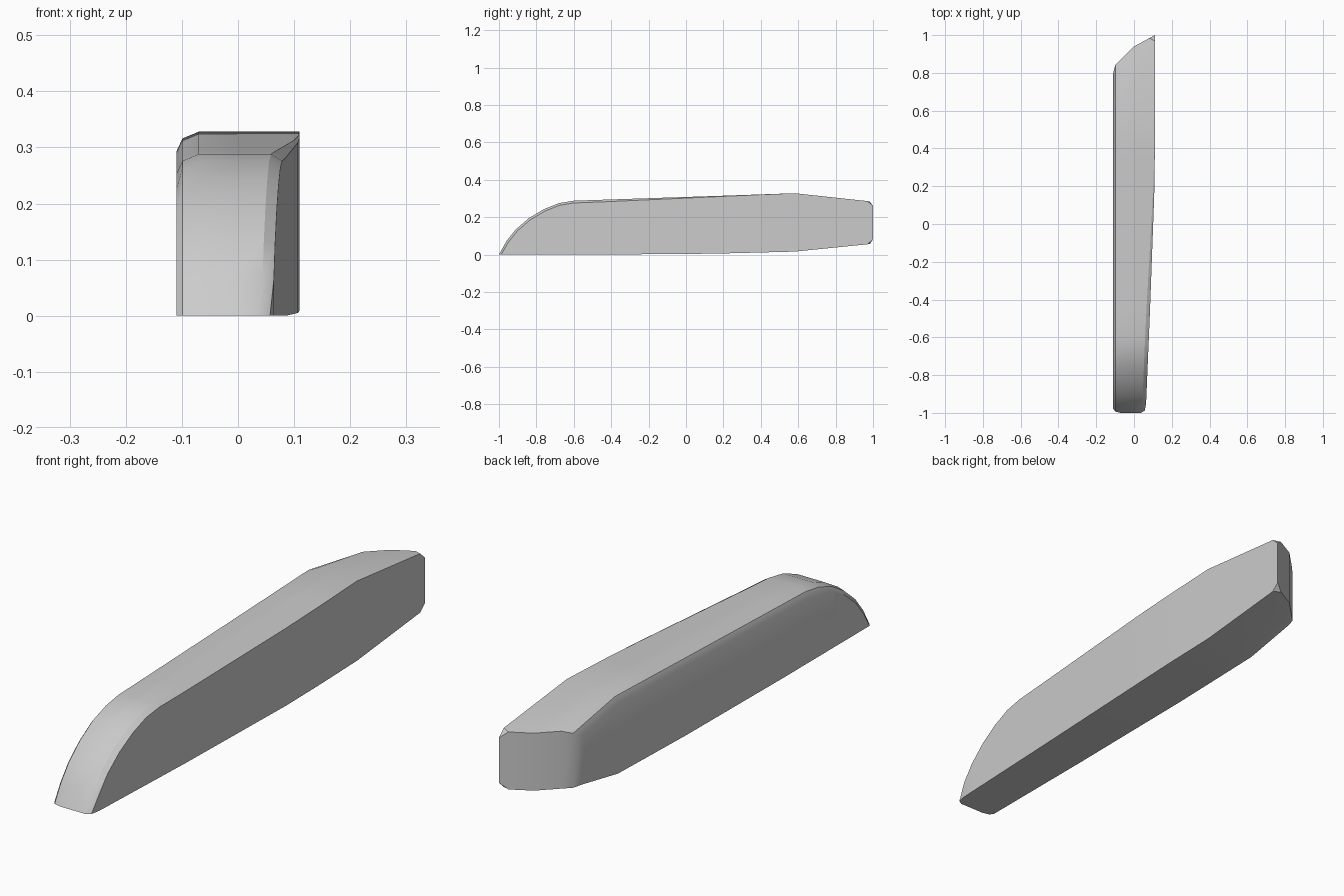
import bpy
import bmesh
import math
from mathutils import Vector

cube = bpy.data.objects.get("Cube")
if cube:
    bpy.data.objects.remove(cube, do_unlink=True)


def lerp_table(table, v):
    """Piecewise linear lookup in a list of (key, value) pairs."""
    for (a, fa), (b, fb) in zip(table, table[1:]):
        if v <= b:
            t = max(0, (v - a) / (b - a))
            return fa + (fb - fa) * t
    return table[-1][1]


# Side profile: y, top height, bottom height
PROFILE = [(-1, 0, 0), (-.96, .072, 0), (-.91, .135, 0), (-.84, .195, 0),
           (-.76, .243, 0), (-.68, .275, 0), (-.6, .288, 0), (-.45, .293, 0),
           (.15, .313, .005), (.35, .32, .01), (.58, .328, .016),
           (.97, .286, .055), (1, .283, .058)]
# Width of the tapering side, slanted rear end, and edge softness
SIDE = [(-1, .057), (-.96, .064), (-.45, .085), (.15, .107), (.35, .11), (1, .11)]
REAR = [(-.11, .8), (-.1, .84), (0, .94), (.11, 1)]
SOFT = [(-1, 1), (-.5, 1), (.5, 0), (.97, 0), (1, 1.5)]
KNEE = .58


def loop_points(station):
    """One closed outline of the body at a station across its width."""
    tops, bottoms = [], []
    for i, (y, top, bottom) in enumerate(PROFILE):
        before = PROFILE[max(i - 1, 0)]
        after = PROFILE[min(i + 1, len(PROFILE) - 1)]
        normal = Vector((before[1] - after[1], after[0] - before[0])).normalized()
        soft, inset, corner = lerp_table(SOFT, y), 0, 0
        if station == "inner":
            x = lerp_table(SIDE, y) - .02 * soft
        elif station == "outer":
            x = lerp_table(SIDE, y)
            inset = .012 * soft
            if i == len(PROFILE) - 1:
                inset, corner = .024, .024
        else:
            x, inset = station
            if i < 5:
                inset *= .6
        yy, zz = y, top
        if y > KNEE:
            scale = (lerp_table(REAR, x) - KNEE) / (1 - KNEE)
            yy = KNEE + (y - KNEE) * scale
            zz -= inset
        elif i == 0:
            yy += inset
        else:
            yy -= normal.x * inset
            zz -= normal.y * inset
        tops.append((x, yy, max(zz, 0)))
        bottoms.append((x, yy, bottom + corner))
    return tops, bottoms


# Body: outlines bridged across the width, closed with quad strips
stations = [(-.11, .036), (-.099, .012), (-.07, 0), (0, 0), "inner", "outer"]
bm = bmesh.new()
rings = []
for s in stations:
    tops, bottoms = loop_points(s)
    rings.append([bm.verts.new(p) for p in tops + bottoms[::-1]])
n = len(rings[0])
for a, b in zip(rings, rings[1:]):
    for i in range(n):
        j = (i + 1) % n
        bm.faces.new((a[i], a[j], b[j], b[i]))
for ring in (rings[0], rings[-1]):
    for i in range(n // 2 - 1):
        bm.faces.new((ring[i], ring[i + 1], ring[n - 2 - i], ring[n - 1 - i]))
bmesh.ops.remove_doubles(bm, verts=bm.verts, dist=.0005)
bmesh.ops.dissolve_degenerate(bm, edges=bm.edges, dist=.0005)
bmesh.ops.recalc_face_normals(bm, faces=bm.faces)

mesh = bpy.data.meshes.new("wedge_body")
bm.to_mesh(mesh)
bm.free()
body = bpy.data.objects.new("wedge_body", mesh)
bpy.context.collection.objects.link(body)

# Plain grey finish
grey = bpy.data.materials.new("light_grey")
grey.use_nodes = True
colour = (.6, .6, .6, 1)
grey.diffuse_color = colour
grey.node_tree.nodes["Principled BSDF"].inputs["Base Color"].default_value = colour
mesh.materials.append(grey)

bpy.ops.object.select_all(action="DESELECT")
body.select_set(True)
bpy.context.view_layer.objects.active = body
bpy.ops.object.shade_smooth_by_angle(angle=math.radians(30))
